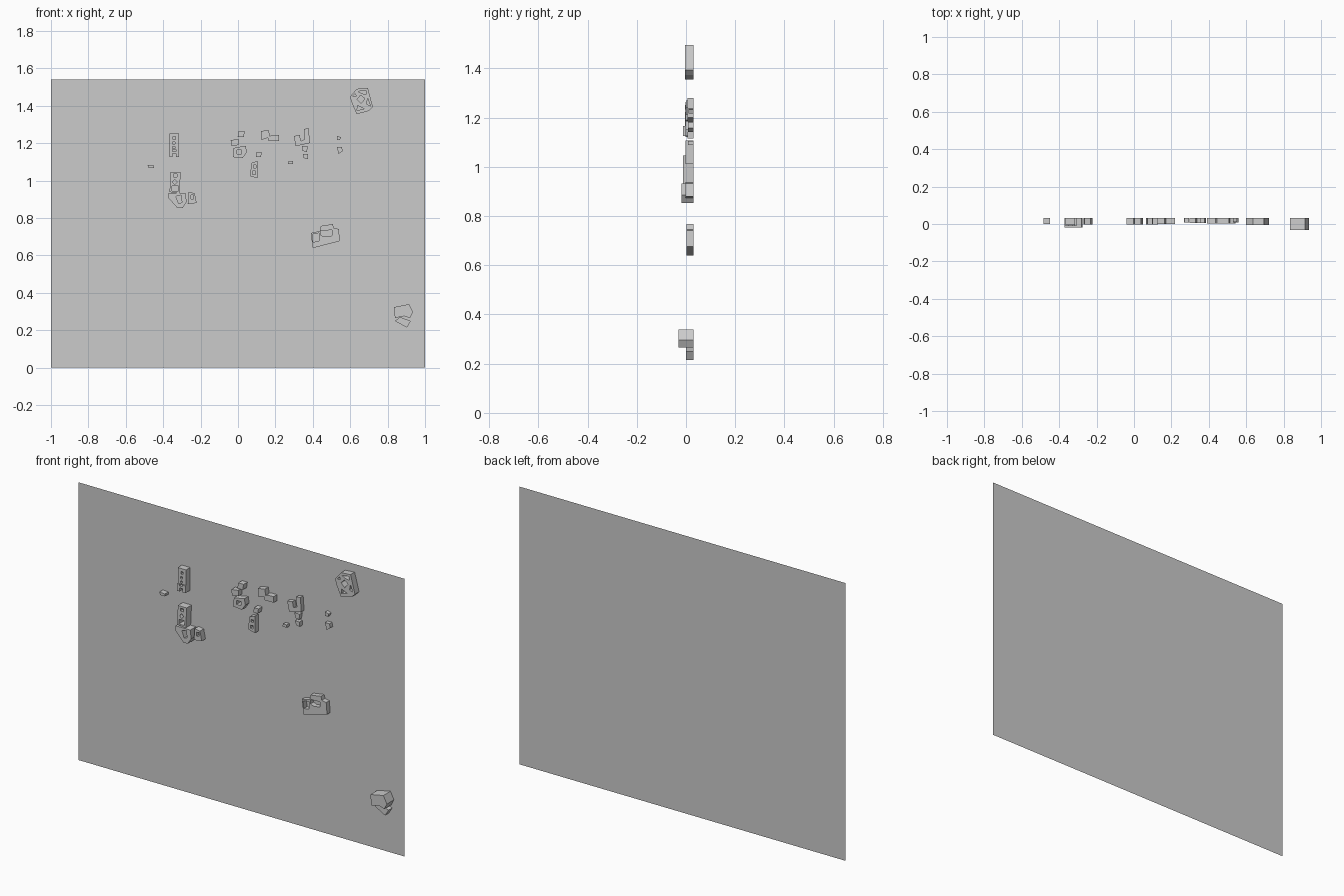
import bpy, bmesh

BACK = 0.031  # plane of the site board


def finish(bm, name):
    me = bpy.data.meshes.new(name)
    bm.to_mesh(me)
    bm.free()
    bpy.context.collection.objects.link(bpy.data.objects.new(name, me))


def block(name, front, outline, *courts):
    """Extrude an x/z outline (hundredths) with courtyard holes from the board to y=front."""
    bm = bmesh.new()
    for ring in (outline,) + courts:
        vs = [bm.verts.new((x / 100, front, z / 100)) for x, z in ring]
        for a, b in zip(vs, vs[1:] + vs[:1]):
            bm.edges.new((a, b))
    bmesh.ops.triangle_fill(bm, use_beauty=True, use_dissolve=False,
                            edges=bm.edges[:], normal=(0, -1, 0))
    cap = bm.faces[:]
    res = bmesh.ops.extrude_face_region(bm, geom=cap, use_keep_orig=True)
    for v in [g for g in res["geom"] if isinstance(g, bmesh.types.BMVert)]:
        v.co.y = BACK
    bmesh.ops.recalc_face_normals(bm, faces=bm.faces[:])
    finish(bm, name)


def rect(x0, x1, z0, z1):
    return [(x0, z0), (x1, z0), (x1, z1), (x0, z1)]


# Site board
bm = bmesh.new()
bm.faces.new([bm.verts.new(p) for p in ((-1, BACK, 0), (1, BACK, 0),
                                        (1, BACK, 1.54), (-1, BACK, 1.54))])
finish(bm, "site_board")

# Large court building, top right
block("court_building", -0.005,
      [(59.8, 144.7), (63.5, 149), (69.4, 149.5), (72.1, 139.3), (70, 137.2),
       (63.5, 135.5), (60.9, 141.4)],
      [(63.6, 143.4), (65.6, 145.6), (67.8, 143.8), (65.8, 141.2)],
      [(64, 147.6), (68.3, 148.2), (68.8, 146.2), (66.6, 146.4)],
      [(61.2, 144.8), (62.6, 146.6), (63.2, 145)],
      [(69.3, 144), (70.8, 139.8), (68.8, 141)],
      [(63.6, 137.4), (64, 140), (67.4, 138.4)])

# West towers
block("tower_upper", -0.005, rect(-36.6, -31.5, 116.5, 125.1),
      rect(-34.7, -33.3, 122, 123.4), rect(-35, -33.8, 119.4, 120.6),
      rect(-35, -33.8, 117.2, 118.2))
block("tower_gate", -0.012,
      [(-36.5, 112.5), (-35, 112.5), (-35, 114.5), (-33.2, 114.5), (-33.2, 112.5),
       (-31.5, 112.5), (-31.5, 116.5), (-33.2, 116.5), (-33.2, 115.6),
       (-35, 115.6), (-35, 116.5), (-36.5, 116.5)])
block("tower_lower", -0.012, [(-36, 104.5), (-30.7, 104.5), (-31.2, 93.3), (-36.6, 93.8)],
      rect(-35.4, -31.9, 94.4, 97),
      [(-35, 99.2), (-33.8, 100.6), (-32.5, 99.2), (-33.8, 97.8)],
      rect(-34.5, -32.6, 101.8, 103.4))
block("wedge_building", -0.018,
      [(-37.1, 93.2), (-28, 93.2), (-27.5, 88.5), (-29.6, 85.2), (-32.3, 85.2), (-37.1, 90.6)],
      [(-33.2, 91.5), (-30.4, 92.2), (-30, 88.2), (-31.8, 87.8)])
block("west_annex", -0.002, [(-26.4, 93.8), (-23.2, 93.3), (-22.1, 88), (-26.9, 87.4)],
      rect(-25.2, -23.7, 90, 92.2))
block("west_hut", 0.0, [(-48.3, 108.2), (-44.9, 108), (-44.9, 106.7), (-47.8, 106.7)])

# Central group
block("centre_hut", -0.003, [(0.4, 126.4), (3.6, 126.4), (3.1, 123.2), (-0.2, 123.2)])
block("centre_west", -0.003, [(-3.9, 121.6), (0.4, 122.2), (0.4, 119), (-3.4, 118.4)])
block("centre_court", -0.003,
      [(-2.3, 117.4), (4.1, 118.6), (4.7, 115.2), (2.5, 112), (-2.8, 112.5)],
      rect(-0.6, 2, 114.2, 116.4))
block("stepped_building", 0.0,
      [(12.2, 126.4), (16.4, 127), (17, 123.8), (18.6, 124.3), (21.8, 124.3),
       (21.8, 121), (16.4, 121), (15.9, 122.8), (12.7, 121.7)])
block("path_hut", -0.002, [(10, 115.2), (12.7, 115.2), (12.2, 112.5), (9.5, 112.5)])
block("path_house", -0.003, [(7.3, 109.4), (10.5, 110.6), (10.5, 101.2), (6.3, 102.4)],
      rect(7.8, 9.4, 103.2, 105), rect(8.2, 9.6, 106.8, 108.2))

# East group
block("u_building", 0.006,
      [(29.8, 123.8), (33, 124.3), (33.6, 121.1), (35.7, 122.2), (35.2, 127.5),
       (37.8, 128), (38.4, 120), (30.9, 118.4)])
block("u_annex", 0.008, [(34.1, 118.4), (37.3, 118.4), (36.8, 115.2), (34.6, 115.8)])
block("u_hut", 0.006, [(34.6, 114.2), (37.3, 114.2), (37.3, 111.5), (35.2, 112)])
block("east_hut", 0.008, [(27.1, 110.4), (29.3, 110.4), (29.3, 108.8), (26.6, 108.8)])
block("far_hut", 0.01, [(52.8, 123.8), (55, 123.2), (54.4, 121.6), (52.8, 121.6)])
block("far_house", 0.008,
      [(52.8, 118), (55.5, 118), (56, 115.8), (53.9, 114.2), (53.4, 115.8)])

# Long hall with two courts
block("long_hall", 0.003,
      [(38.9, 71.9), (43.7, 73), (44.3, 75.7), (50.7, 76.7), (51.2, 74.6),
       (53.9, 74.1), (54.4, 67.6), (40, 63.9)],
      [(39.7, 71.2), (43.2, 71.9), (43.2, 67.6), (40.2, 67.1)],
      [(44.3, 73.2), (50.2, 73.5), (50.2, 70.5), (46, 70), (44.3, 70.8)])

# South-east pair
block("corner_tower", -0.031,
      [(83.4, 32.3), (91.4, 33.9), (93.5, 29.7), (91.9, 26.5), (88.7, 27.5), (83.9, 26.5)])
block("corner_annex", -0.001, [(83.9, 24.9), (86.6, 27), (92.4, 24.9), (90.3, 21.4)])
